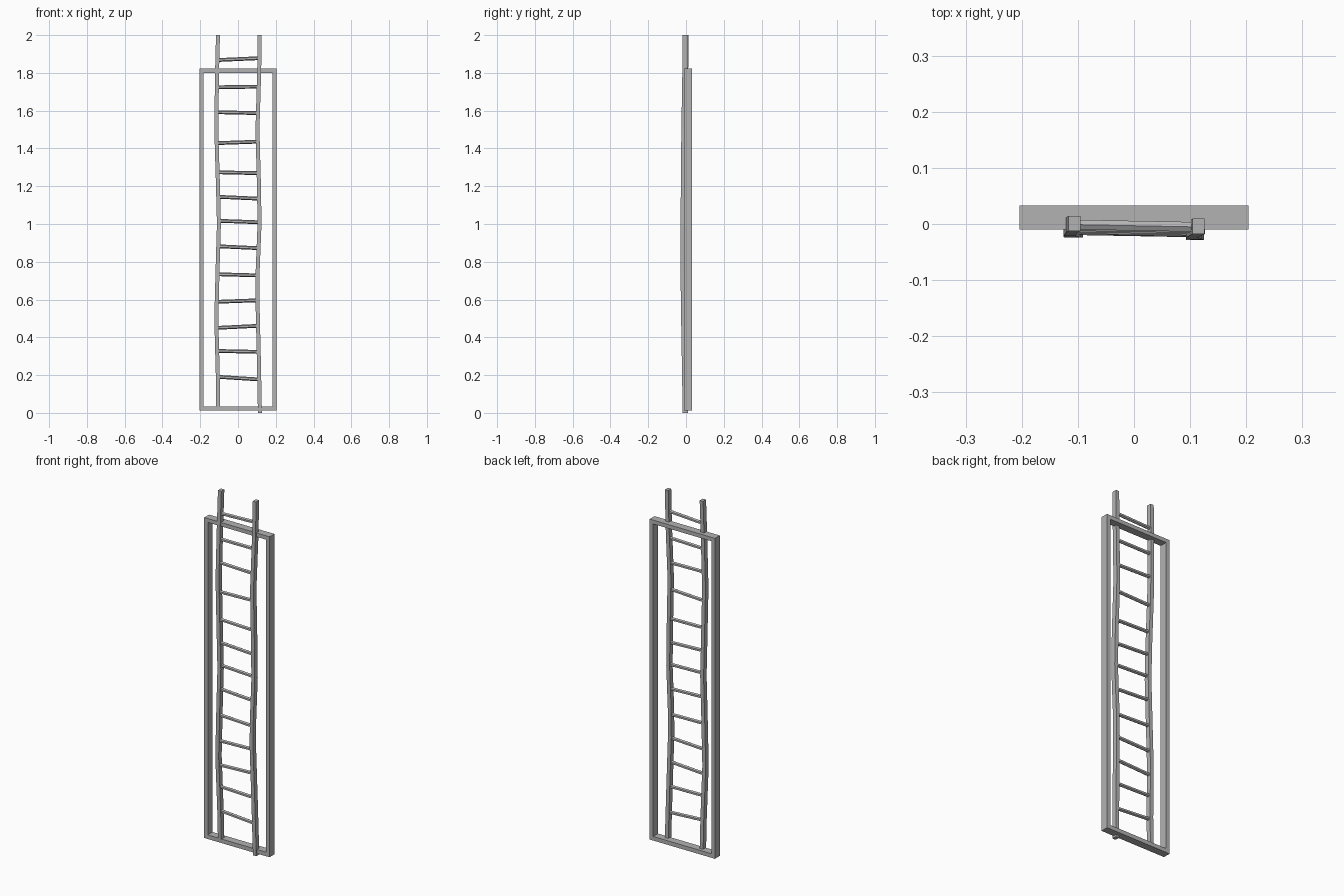
import bpy
import bmesh
from mathutils import Vector

cube = bpy.data.objects.get("Cube")
if cube:
    bpy.data.objects.remove(cube, do_unlink=True)

grey = bpy.data.materials.new("plain grey")
grey.use_nodes = True
grey.diffuse_color = (0.45, 0.45, 0.45, 1)
grey.node_tree.nodes["Principled BSDF"].inputs["Base Color"].default_value = (0.45, 0.45, 0.45, 1)


def add_object(name, bm):
    bmesh.ops.recalc_face_normals(bm, faces=bm.faces)
    mesh = bpy.data.meshes.new(name)
    bm.to_mesh(mesh)
    bm.free()
    mesh.materials.append(grey)
    obj = bpy.data.objects.new(name, mesh)
    bpy.context.collection.objects.link(obj)
    return obj


def loft(name, rings, closed=False):
    """Skin a list of equal-sized point rings."""
    bm = bmesh.new()
    loops = [[bm.verts.new(p) for p in ring] for ring in rings]
    n = len(loops[0])
    pairs = list(zip(loops, loops[1:]))
    if closed:
        pairs.append((loops[-1], loops[0]))
    else:
        bm.faces.new(loops[0])
        bm.faces.new(loops[-1])
    for a, b in pairs:
        for i in range(n):
            j = (i + 1) % n
            bm.faces.new((a[i], a[j], b[j], b[i]))
    return add_object(name, bm)


# Rectangular frame with mitred corners
def frame_ring(sx, top):
    inner_z, outer_z = (1.8, 1.822) if top else (0.035, 0.012)
    return [(sx * 0.204, -0.01, outer_z), (sx * 0.204, 0.033, outer_z),
            (sx * 0.182, 0.033, inner_z), (sx * 0.182, -0.01, inner_z)]


loft("frame", [frame_ring(-1, False), frame_ring(1, False),
               frame_ring(1, True), frame_ring(-1, True)], closed=True)

# Gently crooked side rails: (x, y, z) stations
right_path = [(-0.106, 0.001, 0.015), (-0.107, -0.004, 0.2), (-0.115, -0.01, 0.5),
              (-0.107, -0.011, 0.8), (-0.101, -0.011, 1.0), (-0.106, -0.011, 1.2),
              (-0.115, -0.008, 1.5), (-0.111, -0.002, 1.8), (-0.106, 0.001, 2.0)]
left_path = [(0.116, -0.004, 0), (0.110, -0.009, 0.3), (0.103, -0.014, 0.6),
             (0.104, -0.015, 0.75), (0.114, -0.015, 1.0), (0.111, -0.014, 1.2),
             (0.103, -0.011, 1.5), (0.112, -0.006, 1.8), (0.115, -0.004, 2.0)]


def rail(name, path):
    w, d = 0.0105, 0.0135
    loft(name, [[(x - w, y - d, z), (x + w, y - d, z), (x + w, y + d, z), (x - w, y + d, z)]
                for x, y, z in path])


rail("right_rail", right_path)
rail("left_rail", left_path)


def point_on(path, z):
    for a, b in zip(path, path[1:]):
        if a[2] <= z <= b[2]:
            return Vector(a).lerp(Vector(b), (z - a[2]) / (b[2] - a[2]))


# Slightly tilted six-sided rungs: height at right rail, height at left rail
rungs = [(0.191, 0.177), (0.328, 0.323), (0.450, 0.461), (0.588, 0.596), (0.734, 0.728),
         (0.882, 0.872), (1.017, 1.009), (1.144, 1.134), (1.274, 1.269), (1.428, 1.436),
         (1.592, 1.587), (1.724, 1.727), (1.868, 1.878)]
for i, (za, zb) in enumerate(rungs, 1):
    a, b = point_on(right_path, za), point_on(left_path, zb)
    axis = b - a
    bm = bmesh.new()
    bmesh.ops.create_cone(bm, cap_ends=True, segments=6, radius1=0.01, radius2=0.01,
                          depth=axis.length)
    rung = add_object(f"rung_{i}", bm)
    rung.location = (a + b) / 2
    rung.rotation_euler = axis.to_track_quat('Z', 'Y').to_euler()
